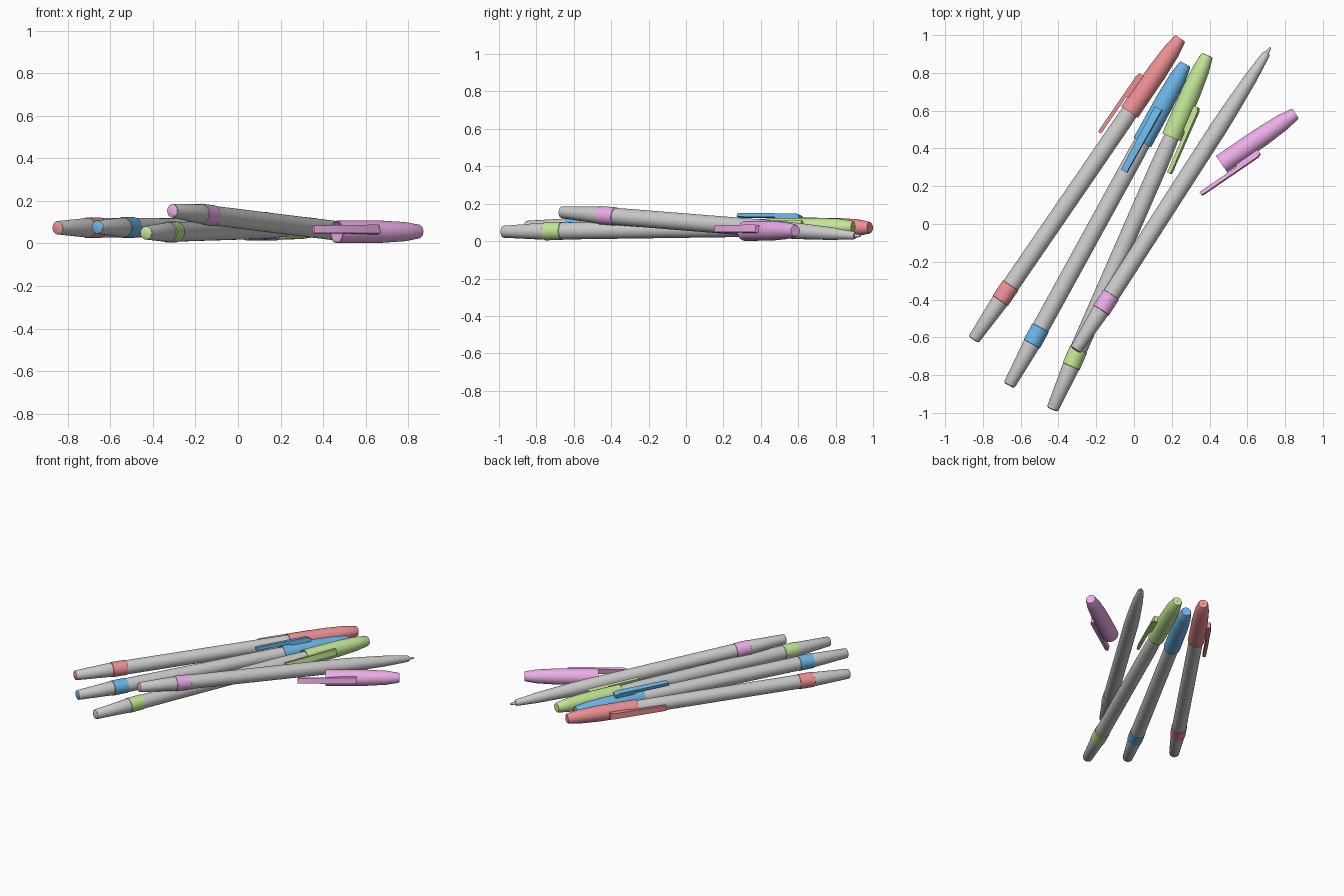
import bpy, bmesh, math
from mathutils import Vector, Matrix

if "Cube" in bpy.data.objects:
    bpy.data.objects.remove(bpy.data.objects["Cube"])

SIDES = 32
BODY_LEN = 1.91


def material(name, rgb):
    m = bpy.data.materials.new(name)
    m.diffuse_color = (*rgb, 1)
    m.use_nodes = True
    m.node_tree.nodes["Principled BSDF"].inputs["Base Color"].default_value = m.diffuse_color
    return m


def finish(bm, name, frame, mat):
    bmesh.ops.recalc_face_normals(bm, faces=bm.faces)
    me = bpy.data.meshes.new(name)
    bm.to_mesh(me)
    bm.free()
    ob = bpy.data.objects.new(name, me)
    bpy.context.collection.objects.link(ob)
    ob.matrix_world = frame
    if mat:
        me.materials.append(mat)
    bpy.ops.object.select_all(action='DESELECT')
    bpy.context.view_layer.objects.active = ob
    ob.select_set(True)
    bpy.ops.object.shade_smooth_by_angle(angle=math.radians(35))
    return ob


def lathe(name, profile, frame, mat=None, closed=False):
    """Spin (radius, height) points about local z; ends are capped unless closed."""
    bm = bmesh.new()
    rings = []
    for r, h in profile:
        rings.append([bm.verts.new((r * math.cos(2 * math.pi * i / SIDES),
                                    r * math.sin(2 * math.pi * i / SIDES), h))
                      for i in range(SIDES)])
    pairs = list(zip(rings, rings[1:]))
    if closed:
        pairs.append((rings[-1], rings[0]))
    for a, b in pairs:
        for i in range(SIDES):
            j = (i + 1) % SIDES
            bm.faces.new((a[i], a[j], b[j], b[i]))
    if not closed:
        bm.faces.new(rings[0])
        bm.faces.new(rings[-1])
    return finish(bm, name, frame, mat)


def pen_frame(start, end, clip_angle):
    """Local z runs along the pen, local x points towards the clip."""
    start, end = Vector(start), Vector(end)
    z = (end - start).normalized()
    right = z.cross(Vector((0, 0, 1))).normalized()
    up = right.cross(z)
    a = math.radians(clip_angle)
    x = right * math.cos(a) + up * math.sin(a)
    m = Matrix((x, z.cross(x), z)).transposed().to_4x4()
    m.translation = start
    return m


def make_body(colour, frame, mat):
    # barrel with tapered tail, long nose and writing point
    lathe(colour + "_pen_barrel",
          [(.030, .004), (.032, .008), (.046, .25), (.046, 1.40), (.043, 1.52),
           (.034, 1.72), (.021, 1.865), (.017, 1.875)], frame)
    lathe(colour + "_pen_point",
          [(.010, 1.87), (.008, 1.895), (.004, BODY_LEN)], frame)
    # coloured grip ring and tail plug
    lathe(colour + "_pen_ring",
          [(.045, .25), (.049, .252), (.049, .348), (.045, .35)], frame, mat, closed=True)
    lathe(colour + "_pen_plug",
          [(.022, 0), (.027, .003), (.027, .02)], frame, mat)


def make_cap(colour, frame, mat):
    # hollow cap, opening at local z = 0
    lathe(colour + "_pen_cap",
          [(.001, .466), (.026, .466), (.040, .39), (.047, .26), (.048, 0), (.053, 0),
           (.052, .26), (.045, .39), (.033, .466), (.029, .474), (.001, .474)],
          frame, mat, closed=True)
    # clip: side outline extruded across its width, narrower at the free end
    outline = [(.060, -.18), (.078, -.18), (.080, -.16), (.080, .18), (.072, .20),
               (.046, .20), (.046, .07), (.060, .05)]
    bm = bmesh.new()
    sides = []
    for s in (-1, 1):
        sides.append([bm.verts.new((x, s * (.0175 + .003 * (z + .18) / .38), z))
                      for x, z in outline])
    a, b = sides
    for i in range(len(a)):
        j = (i + 1) % len(a)
        bm.faces.new((a[i], a[j], b[j], b[i]))
    bm.faces.new(a)
    bm.faces.new(b)
    finish(bm, colour + "_pen_clip", frame, mat)


# three capped pens: colour, tail, tip of cap, clip angle
pens = [
    ("red", (.85, .28, .30), (-.85, -.613, .074), (.245, .983, .072), 180),
    ("blue", (.15, .47, .80), (-.662, -.855, .077), (.272, .847, .064), 100),
    ("green", (.55, .80, .30), (-.433, -.983, .050), (.388, .894, .076), 15),
]
for colour, rgb, tail, tip, angle in pens:
    mat = material(colour, rgb)
    frame = pen_frame(tail, tip, angle)
    make_body(colour, frame, mat)
    length = (Vector(tip) - Vector(tail)).length
    make_cap(colour, frame @ Matrix.Translation((0, 0, length - .474)), mat)

# open pink pen resting across the green one, with its cap beside it
pink = material("pink", (.84, .42, .80))
make_body("pink", pen_frame((-.31, -.668, .155), (.726, .94, .027), 0), pink)
make_cap("pink", pen_frame((.464, .317, .054), (.855, .585, .056), 10), pink)
